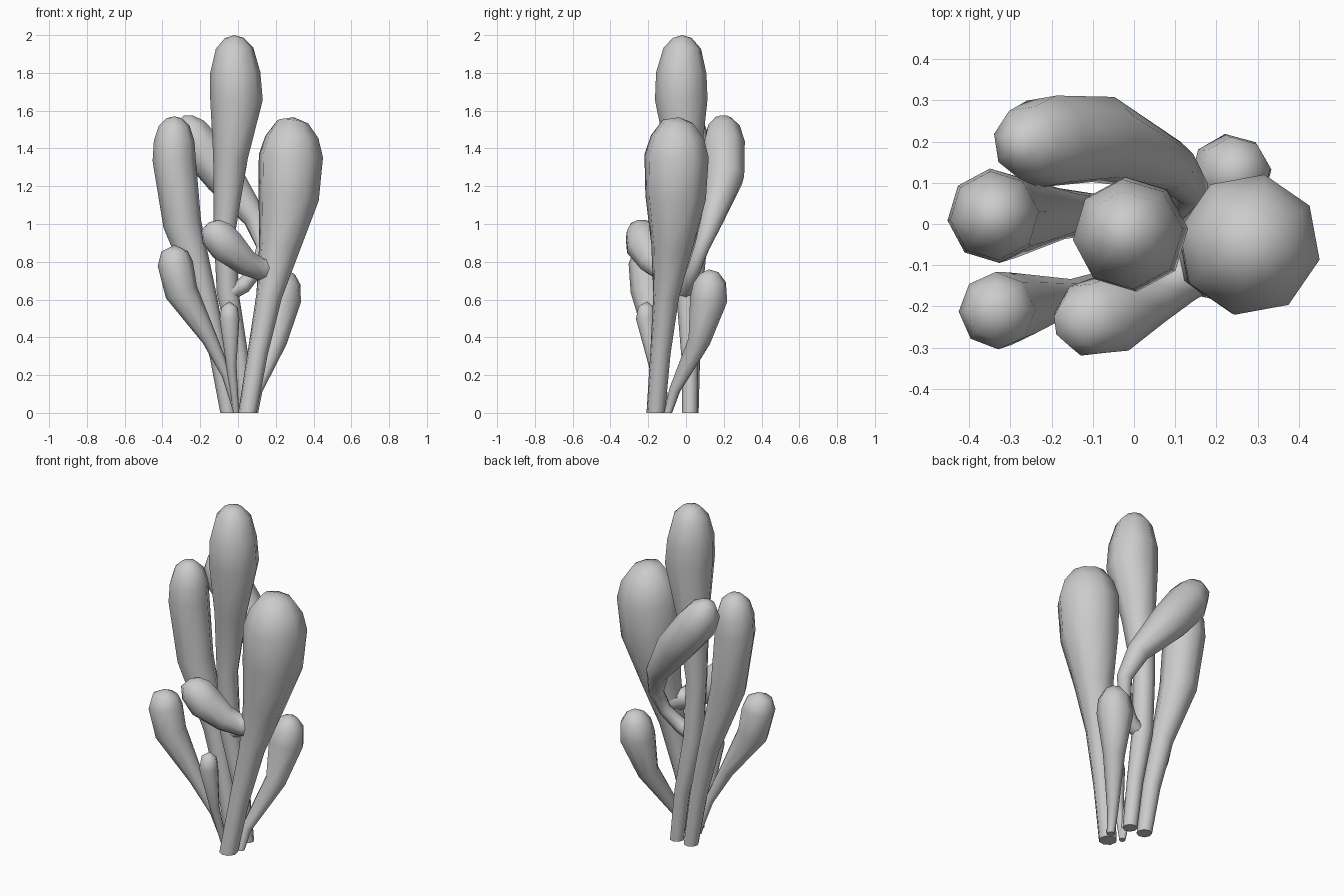
import bpy, bmesh, math
from mathutils import Vector

SIDES = 8


def stalk(name, path, phase=0.0, grounded=True):
    """Loft an 8-sided tube through (x, y, z, radius) points; the last point is the tip."""
    bm = bmesh.new()
    pts = [Vector(p[:3]) for p in path]
    rings = []
    for i in range(len(path) - 1):
        if i == 0 and grounded:
            axis = Vector((0, 0, 1))
        elif i == 0:
            axis = (pts[1] - pts[0]).normalized()
        else:
            axis = ((pts[i] - pts[i - 1]).normalized()
                    + (pts[i + 1] - pts[i]).normalized()).normalized()
        # carry one reference direction along the path so the tube does not twist
        ref = Vector((1, 0, 0)) if i == 0 else u
        u = (ref - axis * ref.dot(axis)).normalized()
        v = axis.cross(u)
        ring = []
        for k in range(SIDES):
            a = phase + 2 * math.pi * k / SIDES
            ring.append(bm.verts.new(
                pts[i] + path[i][3] * (u * math.cos(a) + v * math.sin(a))))
        rings.append(ring)
    for lo, hi in zip(rings, rings[1:]):
        for k in range(SIDES):
            n = (k + 1) % SIDES
            bm.faces.new((lo[k], lo[n], hi[n], hi[k]))
    tip = bm.verts.new(pts[-1])
    for k in range(SIDES):
        bm.faces.new((rings[-1][k], rings[-1][(k + 1) % SIDES], tip))
    bm.faces.new(rings[0][::-1])
    bmesh.ops.recalc_face_normals(bm, faces=bm.faces)
    # smooth sides, crisp rim at the cut base
    for f in bm.faces:
        f.smooth = len(f.verts) <= 4
    for e in bm.edges:
        if any(len(f.verts) > 4 for f in e.link_faces):
            e.smooth = False
    me = bpy.data.meshes.new(name)
    bm.to_mesh(me)
    bm.free()
    ob = bpy.data.objects.new(name, me)
    bpy.context.collection.objects.link(ob)
    return ob


# tall central stalk
stalk("centre_stalk", [
    (0.045, 0.02, 0, .04), (0.01, 0.02, .3, .045), (-0.055, 0.005, .64, .058),
    (-0.07, 0.0, .98, .06), (-0.04, -0.01, 1.35, .092), (-0.008, -0.025, 1.66, .14),
    (-0.015, -0.025, 1.8, .134), (-0.018, -0.02, 1.93, .1),
    (-0.02, -0.02, 1.985, .05), (-0.02, -0.02, 2.0, 0)], 0.1)

# rear stalk that forks off the centre one and doubles back to the left
stalk("rear_branch", [
    (-0.06, -0.005, .63, .045), (0.03, 0.005, .675, .042), (0.105, 0.045, .765, .037),
    (0.138, 0.085, .88, .043), (0.09, 0.14, 1.03, .064), (-0.075, 0.205, 1.25, .107),
    (-0.21, 0.2, 1.42, .115), (-0.26, 0.197, 1.51, .09),
    (-0.28, 0.195, 1.56, .045), (-0.285, 0.195, 1.575, 0)], 0.2, False)

# tall left stalk
stalk("left_stalk", [
    (-0.052, 0.025, 0, .042), (-0.1, 0.025, .3, .05), (-0.175, 0.025, .62, .062),
    (-0.295, 0.02, 1.0, .102), (-0.338, 0.02, 1.34, .115), (-0.338, 0.02, 1.44, .108),
    (-0.338, 0.02, 1.52, .082), (-0.338, 0.02, 1.56, .04), (-0.338, 0.02, 1.57, 0)], 0.1)

# thick right stalk
stalk("right_stalk", [
    (0.05, -0.16, 0, .05), (0.105, -0.135, .32, .055), (0.165, -0.105, .62, .07),
    (0.22, -0.075, .88, .112), (0.268, -0.055, 1.14, .164), (0.28, -0.05, 1.36, .174),
    (0.285, -0.045, 1.46, .144), (0.29, -0.04, 1.54, .085), (0.295, -0.035, 1.565, 0)], -0.2)

# short branch leaning forward off the right stalk
stalk("front_branch", [
    (0.2, -0.06, .76, .08), (0.11, -0.135, .765, .062), (0.035, -0.175, .8, .075),
    (-0.06, -0.22, .885, .1), (-0.115, -0.232, .95, .092),
    (-0.145, -0.24, .995, .058), (-0.152, -0.24, 1.01, 0)], 0.0, False)

# small outer stalks
stalk("small_left_stalk", [
    (-0.005, -0.105, 0, .018), (-0.06, -0.135, .2, .026), (-0.15, -0.175, .39, .042),
    (-0.3, -0.205, .64, .088), (-0.332, -0.21, .79, .094),
    (-0.336, -0.21, .855, .07), (-0.335, -0.21, .89, 0)], 0.1)
stalk("small_front_stalk", [
    (-0.01, -0.11, 0, .016), (-0.035, -0.17, .25, .027), (-0.045, -0.212, .5, .053),
    (-0.045, -0.21, .56, .043), (-0.045, -0.205, .59, 0)], 0.1)
stalk("small_right_stalk", [
    (0.085, -0.095, 0, .022), (0.1, -0.06, .12, .03), (0.2, 0.07, .38, .06),
    (0.235, 0.12, .6, .1), (0.245, 0.125, .69, .087),
    (0.252, 0.122, .74, .05), (0.255, 0.12, .76, 0)], 0.2)
